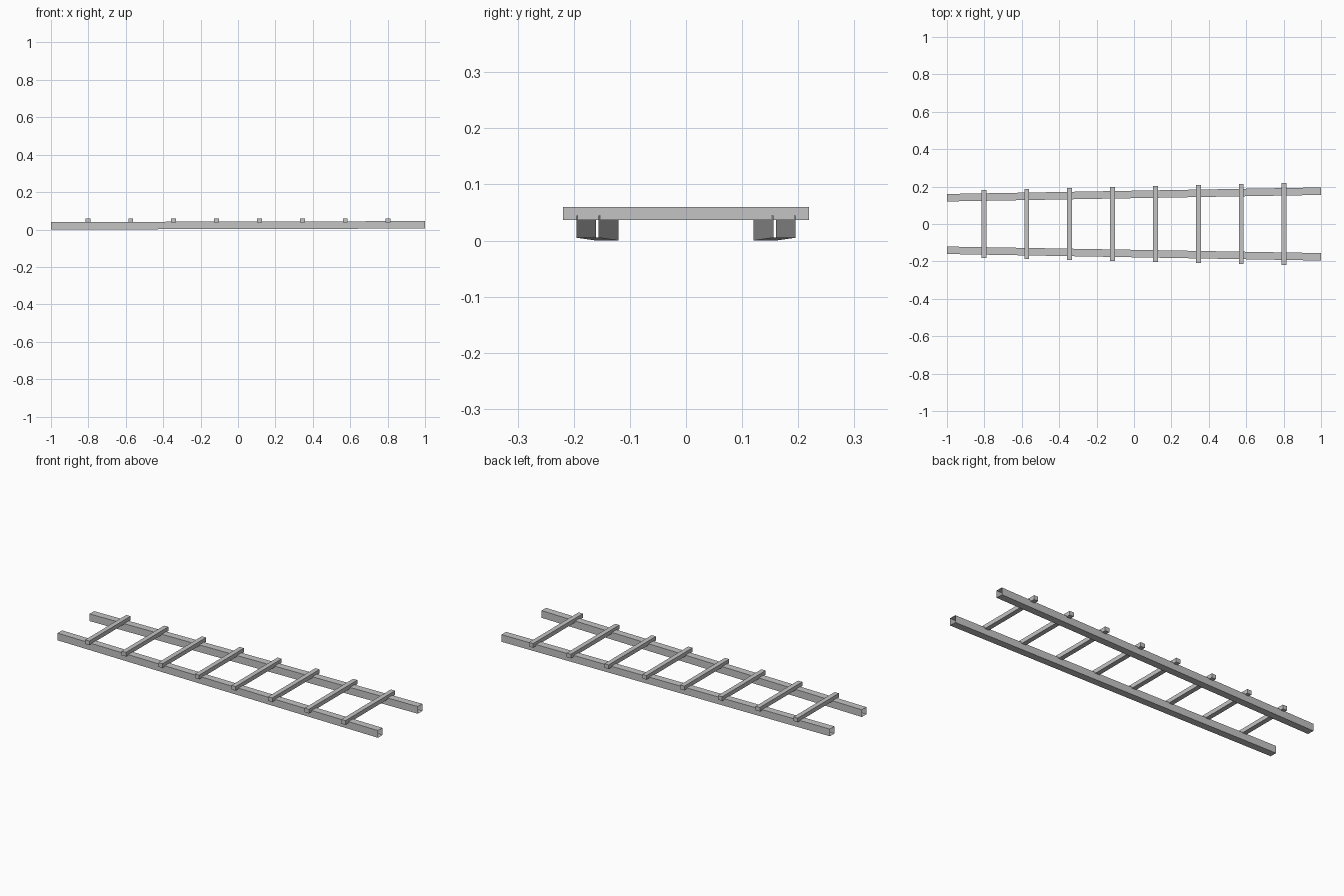
import bpy
import bmesh

if "Cube" in bpy.data.objects:
    bpy.data.objects.remove(bpy.data.objects["Cube"], do_unlink=True)

# One plain metal grey
grey = bpy.data.materials.new("metal_grey")
grey.use_nodes = True
colour = (0.55, 0.55, 0.55, 1)
grey.diffuse_color = colour
grey.node_tree.nodes["Principled BSDF"].inputs["Base Color"].default_value = colour


def box(name, size, location, open_ends=False, taper_shift=(0, 0)):
    """Box along x or y; optionally open at both x ends and sheared along x."""
    bm = bmesh.new()
    bmesh.ops.create_cube(bm, size=1)
    if open_ends:
        ends = [f for f in bm.faces if abs(f.normal.x) > 0.9]
        bmesh.ops.delete(bm, geom=ends, context='FACES_ONLY')
    for v in bm.verts:
        t = v.co.x
        v.co = [c * s for c, s in zip(v.co, size)]
        v.co.y += t * taper_shift[0]
        v.co.z += t * taper_shift[1]
    mesh = bpy.data.meshes.new(name)
    bm.to_mesh(mesh)
    bm.free()
    mesh.materials.append(grey)
    obj = bpy.data.objects.new(name, mesh)
    obj.location = location
    bpy.context.collection.objects.link(obj)
    return obj


# Hollow side rails that spread apart towards +x
for side, label in ((1, "back"), (-1, "front")):
    box(f"{label}_rail", (2, 0.04, 0.04), (0, side * 0.158, 0.0225),
        open_ends=True, taper_shift=(side * 0.035, 0.005))

# Rungs laid over the rails, longer towards the wide end
RUNGS = 8
for i in range(RUNGS):
    x = (i - (RUNGS - 1) / 2) * 0.2293
    half = 0.2 + 0.0235 * x
    box(f"rung_{i + 1}", (0.026, 2 * half, 0.023), (x, 0, 0.0485))
